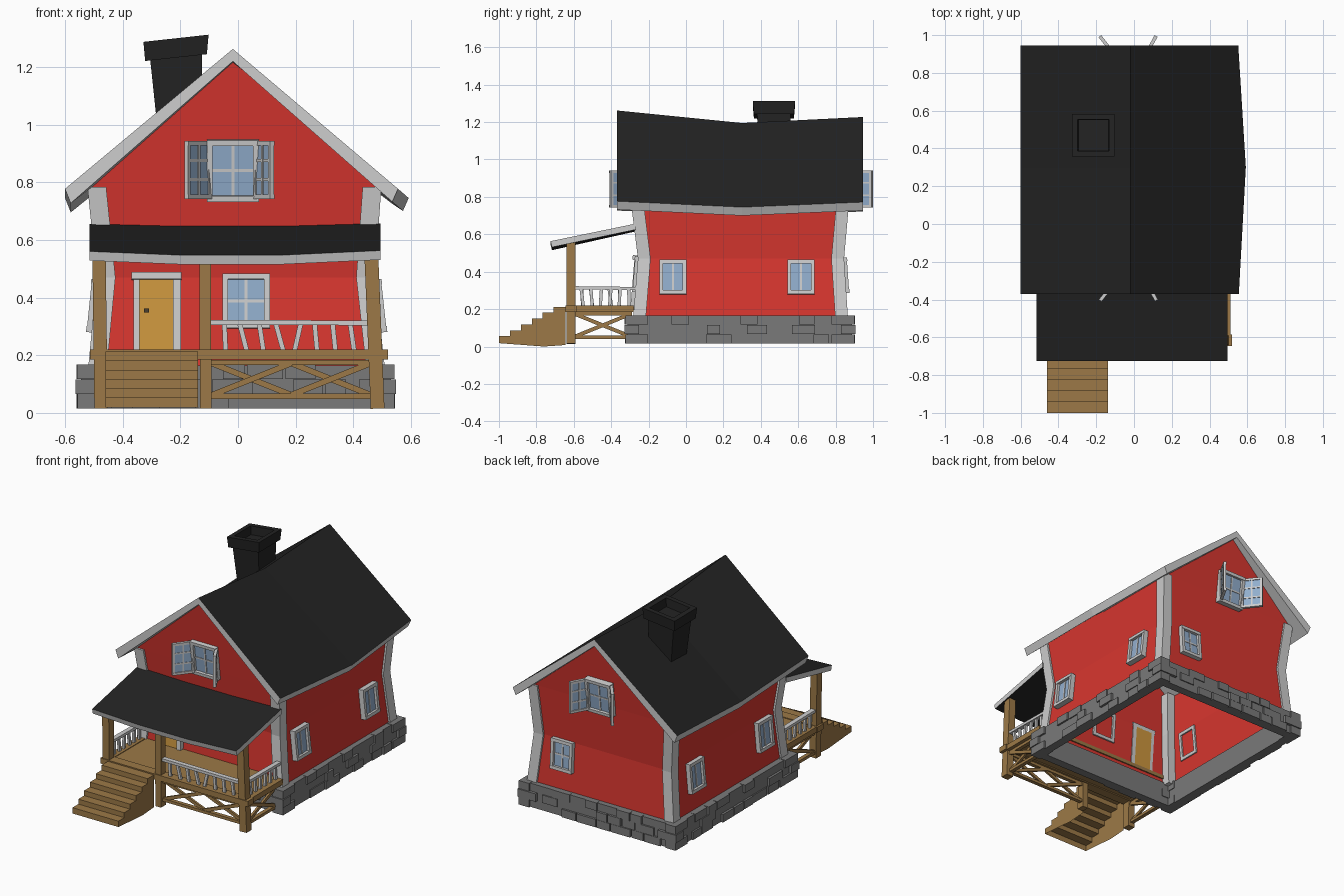
import bpy, bmesh, math, random
from mathutils import Vector, Matrix

if "Cube" in bpy.data.objects:
    bpy.data.objects.remove(bpy.data.objects["Cube"])
random.seed(4)

def material(name, r, g, b):
    m = bpy.data.materials.new(name)
    lin = [((c / 255 + 0.055) / 1.055) ** 2.4 for c in (r, g, b)]
    m.diffuse_color = (*lin, 1)
    m.use_nodes = True
    m.node_tree.nodes["Principled BSDF"].inputs["Base Color"].default_value = m.diffuse_color
    return m

RED = material("red paint", 216, 54, 47)
WHITE = material("pale trim", 205, 205, 205)
BLACK = material("black roofing", 35, 35, 35)
WOOD = material("brown wood", 156, 121, 71)
STONE = material("grey stone", 122, 122, 122)
GLASS = material("blue glass", 146, 174, 205)
DOOR = material("golden door", 204, 150, 62)
DARK = material("dark metal", 70, 60, 45)

def mesh(name, verts, faces, *mats):
    bm = bmesh.new()
    vs = [bm.verts.new(v) for v in verts]
    for f in faces:
        bm.faces.new([vs[i] for i in f])
    bmesh.ops.recalc_face_normals(bm, faces=bm.faces)
    me = bpy.data.meshes.new(name)
    bm.to_mesh(me)
    bm.free()
    for m in mats:
        me.materials.append(m)
    ob = bpy.data.objects.new(name, me)
    bpy.context.collection.objects.link(ob)
    return ob

def loft(name, rings, mat, caps=(True, True), extra=()):
    n = len(rings[0])
    verts = [v for r in rings for v in r]
    faces = [(k*n+i, k*n+(i+1) % n, (k+1)*n+(i+1) % n, (k+1)*n+i)
             for k in range(len(rings)-1) for i in range(n)]
    if caps[0]: faces.append(range(n))
    if caps[1]: faces.append(range(len(verts)-n, len(verts)))
    return mesh(name, verts, faces + list(extra), mat)

def rect(x0, x1, y0, y1, z):
    return [(x0, y0, z), (x1, y0, z), (x1, y1, z), (x0, y1, z)]

def boxes(name, mat, items, M=Matrix()):
    """One object made of boxes (x0,x1,y0,y1,z0,z1), or (box, matrix) pairs."""
    verts, faces = [], []
    for it in items:
        b, m = it if isinstance(it[0], tuple) else (it, M)
        k = len(verts)
        verts += [m @ Vector(p) for p in rect(*b[:4], b[4]) + rect(*b[:4], b[5])]
        faces += [[k+i for i in f] for f in ((0, 1, 2, 3), (4, 5, 6, 7), (0, 1, 5, 4),
                                             (1, 2, 6, 5), (2, 3, 7, 6), (3, 0, 4, 7))]
    return mesh(name, verts, faces, mat)

def frame(o, u, v):
    u, v = Vector(u).normalized(), Vector(v).normalized()
    n = u.cross(v).normalized()
    M = Matrix((u, v, n)).transposed().to_4x4()
    M.translation = o
    return M

def bar(p, q, w, d, side):
    """Beam from p to q, w wide across and d deep along 'side'."""
    p, q, s = Vector(p), Vector(q), Vector(side)
    z = (q - p).normalized()
    M = Matrix((s.cross(z).normalized(), s, z)).transposed().to_4x4()
    M.translation = p
    return ((-w/2, w/2, -d/2, d/2, 0, (q-p).length), M)

# --- house shell: waisted profile (z, x0, x1, y0, y1), outer faces of the trim
LEVELS = [(0.15, -0.52, 0.51, -0.283, 0.866), (0.47, -0.49, 0.475, -0.257, 0.845),
          (0.783, -0.522, 0.497, -0.296, 0.873)]
I = 0.012
wall_rings = [rect(a+I, b-I, c+I, d-I, z) for z, a, b, c, d in LEVELS]
walls = [p for r in wall_rings for p in r] + [(-0.015, -0.335, 1.225), (-0.015, 0.912, 1.2)]
wf = [(4*k+i, 4*k+(i+1) % 4, 4*k+4+(i+1) % 4, 4*k+4+i) for k in range(2) for i in range(4)]
mesh("walls", walls, wf + [(8, 9, 12), (10, 11, 13)], RED)
for sx in (0, 1):
    for sy in (0, 1):
        rings = []
        for z, a, b, c, d in LEVELS:
            x0, y0 = (a, b-0.065)[sx], (c, d-0.068)[sy]
            rings.append(rect(x0, x0+0.065, y0, y0+0.068, z))
        loft("corner_board", rings, WHITE)

# --- foundation with raised stones
FX0, FX1, FY0, FY1 = -0.545, 0.53, -0.312, 0.888
T, Z0, Z1 = 0.055, 0.015, 0.165
boxes("foundation", STONE, [(FX0, FX1, FY0, FY0+T, Z0, Z1), (FX0, FX1, FY1-T, FY1, Z0, Z1),
                            (FX0, FX0+T, FY0, FY1, Z0, Z1), (FX1-T, FX1, FY0, FY1, Z0, Z1)])
stones = []
for row in range(3):
    za, zb = Z0 + row*0.051, Z0 + row*0.051 + 0.05
    for axis, lo, hi in ((0, FX0, FX1), (1, FY0, FY1)):
        for edge, sgn in ((0, -1), (1, 1)):
            t = lo + 0.09 + random.uniform(0, 0.06)
            while t < hi - 0.2:
                L, p = random.uniform(0.07, 0.14), random.uniform(0.006, 0.016)
                e = ((FY0, FY1) if axis == 0 else (FX0, FX1))[edge]
                s = sorted((e + sgn*p, e - sgn*0.02))
                if random.random() < 0.6:
                    stones.append((t, t+L, *s, za, zb) if axis == 0 else (*s, t, t+L, za, zb))
                t += L + 0.008
    for ex, sx in ((FX0, 1), (FX1, -1)):
        for ey, sy in ((FY0, 1), (FY1, -1)):
            lx, ly = (0.11, 0.06) if row % 2 else (0.06, 0.11)
            p = 0.018 if row % 2 else 0.012
            stones.append((*sorted((ex-sx*p, ex+sx*lx)), *sorted((ey-sy*p, ey+sy*ly)), za, zb))
boxes("foundation_stones", STONE, stones)

# --- sagging roofs: stations of top points, underside offset, black on top
def roof(name, stations, under, mat_under):
    n = len(stations[0])
    verts = [v for s in stations for v in s]
    m = len(verts)
    verts += [tuple(a+b for a, b in zip(v, under[i % n])) for i, v in enumerate(verts)]
    faces = []
    for k in range(len(stations)-1):
        for i in range(n-1):
            f = (k*n+i, k*n+i+1, (k+1)*n+i+1, (k+1)*n+i)
            faces += [f, [j+m for j in f]]
        for i in (0, n-1):
            faces.append((k*n+i, (k+1)*n+i, (k+1)*n+i+m, k*n+i+m))
    for k in (0, len(stations)-1):
        faces += [(k*n+i, k*n+i+1, k*n+i+1+m, k*n+i+m) for i in range(n-1)]
    ob = mesh(name, verts, faces, BLACK, WHITE)
    for p in ob.data.polygons:
        low = p.normal.z < -0.3
        p.material_index = int((low and mat_under) or (abs(p.normal.z) <= 0.3 and not low))
        if not low and p.normal.z < 0.5:
            p.material_index = 1
    return ob

ends = [(-0.37, 1.262, 0.777, 0.555), (0.3, 1.195, 0.745, 0.592), (0.945, 1.227, 0.772, 0.552)]
roof("main_roof", [[(-0.6, y, e), (-0.018, y, r), (x, y, e)] for y, r, e, x in ends],
     [(0.02, 0, -0.05), (0, 0, -0.043), (-0.02, 0, -0.045)], 1)
roof("porch_roof", [[(x, -0.725, 0.56-s), (x, -0.27, 0.655-s*0.6)]
                    for x, s in ((-0.515, 0), (-0.2, 0.013), (0.15, 0.013), (0.495, -0.003))],
     [(0, 0.008, -0.032), (0, 0, -0.032)], 0)

# --- chimney with tilted hollow cap
def tilted(h, z):
    cx, cy = -0.215, 0.47
    return [(x, y, z + 0.11*(x-cx)) for x, y, _ in rect(cx-h, cx+h, cy-h, cy+h, 0)]
loft("chimney_shaft", [rect(-0.27, -0.125, 0.4, 0.545, 0.9), tilted(0.09, 1.24)], BLACK)
loft("chimney_cap", [tilted(0.107, 1.232), tilted(0.113, 1.299), tilted(0.083, 1.299),
                     tilted(0.08, 1.245)], BLACK)

# --- windows in a local frame: u across, v up, n outwards
def window(name, M, w, h, cols=2, rows=2, t=0.02, n0=-0.012, n1=0.026):
    a, b, g = w/2, h/2, (n0+n1)/2
    parts = [(-a, -a+t, -b, b, n0, n1), (a-t, a, -b, b, n0, n1),
             (-a, a, b-t, b, n0, n1+0.002), (-a, a, -b, -b+t, n0, n1+0.002)]
    for i in range(1, cols):
        x = -a + w*i/cols
        parts.append((x-0.005, x+0.005, -b, b, g-0.007, g+0.007))
    for i in range(1, rows):
        y = -b + h*i/rows
        parts.append((-a, a, y-0.005, y+0.005, g-0.006, g+0.006))
    boxes(name + "_frame", WHITE, parts, M)
    boxes(name + "_glass", GLASS, [(-a+t/2, a-t/2, -b+t/2, b-t/2, g-0.003, g+0.003)], M)

for y in (-0.07, 0.615):
    window("right_window", frame((0.48, y, 0.37), (0, 1, 0), (-0.11, 0, 1)), 0.145, 0.185, 2, 1)
    window("left_window", frame((-0.49, y, 0.37), (0, -1, 0), (0.1, 0, 1)), 0.145, 0.185, 2, 1)
window("front_window", frame((0.028, -0.253, 0.387), (1, 0, 0), (0, 0.08, 1)), 0.165, 0.19)
window("back_window", frame((0.27, 0.84, 0.38), (-1, 0, 0), (0, -0.07, 1)), 0.15, 0.19)
for s in (1, -1):
    Y = lambda y: y if s == 1 else 0.59 - y
    window("upper_window", frame((-0.018, Y(-0.29), 0.842), (s, 0, 0), (0, -0.12*s, 1)), 0.18, 0.215)
    for hx, tx in ((-0.098, -0.18), (0.06, 0.118)):
        h, t = Vector((hx, Y(-0.3), 0.842)), Vector((tx, Y(-0.405), 0.842))
        window("open_casement", frame((h+t)/2, h-t, (0, 0, 1)), (h-t).length, 0.2, 2, 3,
               0.015, -0.008, 0.008)

# --- door
D = frame((-0.283, -0.271, 0.215), (1, 0, 0), (0, 0.08, 1))
boxes("door_frame", WHITE, [(-0.08, -0.058, 0, 0.25, -0.01, 0.025), (0.058, 0.085, 0, 0.25, -0.01, 0.025),
                            (-0.086, 0.087, 0.247, 0.272, -0.01, 0.035)], D)
boxes("door", DOOR, [(-0.06, 0.06, 0, 0.25, -0.01, 0.012)], D)
boxes("door_handle", DARK, [(-0.043, -0.025, 0.132, 0.145, 0.01, 0.022)], D)

# --- porch deck, beams, posts
boxes("porch_deck", WOOD, [(-0.49, 0.495, -0.62, -0.26, 0.192, 0.215)])
boxes("porch_beams", WOOD, [(-0.513, 0.52, -0.645, -0.585, 0.185, 0.22),
                            (-0.505, -0.455, -0.6, -0.28, 0.185, 0.219),
                            (0.46, 0.51, -0.6, -0.28, 0.185, 0.219)])
FY = (0, 1, 0)
boxes("porch_posts", WOOD, [bar((-0.475, -0.615, 0.015), (-0.482, -0.615, 0.555), 0.046, 0.05, FY),
                            bar((-0.112, -0.615, 0.015), (-0.114, -0.615, 0.55), 0.04, 0.048, FY),
                            bar((0.484, -0.615, 0.015), (0.462, -0.615, 0.555), 0.048, 0.05, FY)])

# --- railings and cross braces (front bay and both sides)
FX = (1, 0, 0)
rails = [bar((-0.1, -0.615, 0.314), (0.46, -0.615, 0.312), 0.017, 0.03, FY)]
for i in range(8):
    x, lean = -0.045 + i*0.063, random.uniform(-0.014, 0.014)
    rails.append(bar((x+lean, -0.615, 0.215), (x-lean, -0.615, 0.31), 0.017, 0.014, FY))
braces = [bar((-0.1, -0.61, z), (0.47, -0.61, z), 0.018, 0.025, FY) for z in (0.058, 0.175)]
for a, b in ((-0.09, 0.185), (0.185, 0.46)):
    braces += [bar((a, -0.612, 0.062), (b, -0.612, 0.172), 0.02, 0.014, FY),
               bar((a, -0.602, 0.172), (b, -0.602, 0.062), 0.02, 0.014, FY)]
for x in (-0.48, 0.475):
    rails.append(bar((x, -0.6, 0.314), (x, -0.27, 0.31), 0.017, 0.03, FX))
    for i in range(6):
        y, lean = -0.555 + i*0.05, random.uniform(-0.008, 0.008)
        rails.append(bar((x, y+lean, 0.215), (x, y-lean, 0.31), 0.017, 0.014, FX))
    braces += [bar((x, -0.6, z), (x, -0.29, z), 0.018, 0.025, FX) for z in (0.05, 0.175)]
    braces += [bar((x, -0.59, 0.055), (x, -0.3, 0.172), 0.02, 0.014, FX),
               bar((x+0.008, -0.59, 0.172), (x+0.008, -0.3, 0.055), 0.02, 0.014, FX)]
boxes("porch_railing", WHITE, rails)
boxes("porch_braces", WOOD, braces)

# --- stairs: open-bottomed zigzag with solid sides
pts, N = [(-1.0, 0.018)], 6
for i in range(N):
    z = 0.055 + i*0.0315
    pts += [(-1.0 + i*0.0585, z), (-1.0 + (i+1)*0.0585 if i < N-1 else -0.645, z)]
pts += [(-0.645, 0.008), (-0.76, 0.0)]
k = len(pts)
verts = [(x, y, z) for x in (-0.46, -0.138) for y, z in pts]
mesh("porch_stairs", verts, [range(k), range(k, 2*k)] +
     [(i, i+1, i+1+k, i+k) for i in range(2*N)], WOOD)
